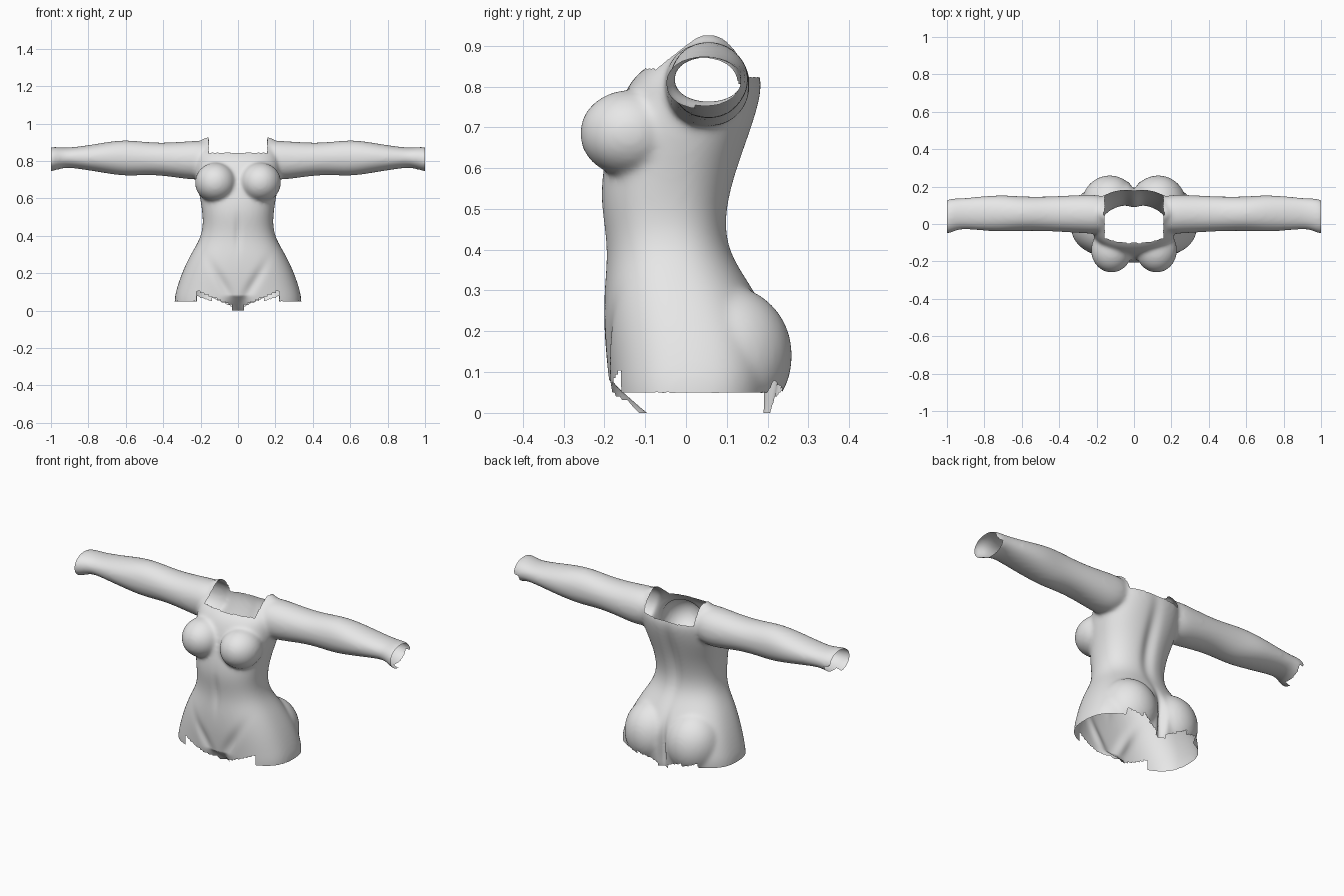
import bpy, bmesh
from math import cos, sin, pi, exp, copysign
from mathutils import Matrix, Vector

cube = bpy.data.objects.get("Cube")
if cube:
    bpy.data.objects.remove(cube)

skin = bpy.data.materials.new("light grey")
skin.use_nodes = True
skin.diffuse_color = (0.8, 0.8, 0.8, 1)
skin.node_tree.nodes["Principled BSDF"].inputs["Base Color"].default_value = (0.8, 0.8, 0.8, 1)

bm = bmesh.new()


def oval(low, high, power, sides=32):
    """Closed superellipse between two corners, as (u, v) pairs."""
    mid = [(a + b) / 2 for a, b in zip(low, high)]
    rad = [(b - a) / 2 for a, b in zip(low, high)]
    for i in range(sides):
        t = 2 * pi * i / sides
        yield [m + r * copysign(abs(f) ** (2 / power), f)
               for m, r, f in zip(mid, rad, (cos(t), sin(t)))]


def loft(rings):
    rows = [[bm.verts.new(p) for p in ring] for ring in rings]
    n = len(rows[0])
    for a, b in zip(rows, rows[1:]):
        for i in range(n):
            j = (i + 1) % n
            bm.faces.new((a[i], a[j], b[j], b[i]))
    bm.faces.new(rows[0][::-1])
    bm.faces.new(rows[-1])


def ball(centre, radii):
    bmesh.ops.create_icosphere(bm, subdivisions=3, radius=1,
                               matrix=Matrix.LocRotScale(Vector(centre), None, Vector(radii)))


# Trunk: height, half width, front, back, squareness
trunk = [(-.08, .34, -.17, .2, 2.7), (.05, .343, -.188, .22, 2.7), (.1, .335, -.192, .23, 2.6),
         (.2, .303, -.202, .22, 2.5), (.3, .255, -.202, .17, 2.4), (.38, .205, -.194, .115, 2.3),
         (.45, .187, -.2, .1, 2.3), (.52, .191, -.211, .108, 2.3), (.6, .202, -.205, .13, 2.3),
         (.7, .225, -.18, .165, 2.4), (.78, .23, -.155, .188, 2.4), (.83, .225, -.125, .188, 2.5),
         (.87, .21, -.065, .16, 2.5), (.91, .2, -.01, .125, 2.4), (.935, .18, .03, .08, 2)]
loft([[(x, y, z) for x, y in oval((-w, f), (w, b), p)] for z, w, f, b, p in trunk])

# Arms: distance out, bottom, top, front, back
arm = [(.12, .73, .9, -.04, .14), (.2, .7, .91, -.055, .157), (.26, .7, .906, -.05, .157),
       (.4, .722, .896, -.042, .15), (.5, .725, .902, -.037, .146), (.6, .718, .914, -.037, .147),
       (.7, .733, .902, -.042, .156), (.8, .75, .884, -.037, .15), (.9, .765, .871, -.027, .14),
       (.95, .762, .872, -.03, .136), (1.04, .72, .882, -.08, .136)]
for s in (-1, 1):
    loft([[(s * x, y, z) for y, z in oval((f, lo), (b, hi), 2.1)] for x, lo, hi, f, b in arm])
    ball((s * .12, -.14, .685), (.112, .122, .108))   # chest
    ball((s * .13, .1, .14), (.155, .163, .175))      # seat
bmesh.ops.recalc_face_normals(bm, faces=bm.faces)

# Fuse the solids into one even skin
mesh = bpy.data.meshes.new("torso")
bm.to_mesh(mesh)
bm.free()
torso = bpy.data.objects.new("torso", mesh)
bpy.context.collection.objects.link(torso)
torso.modifiers.new("round", 'SUBSURF').levels = 2
fuse = torso.modifiers.new("fuse", 'REMESH')
fuse.mode = 'VOXEL'
fuse.voxel_size = .009
fused = bpy.data.meshes.new_from_object(torso.evaluated_get(bpy.context.evaluated_depsgraph_get()))
torso.modifiers.clear()
bm = bmesh.new()
bm.from_mesh(fused)
bpy.data.meshes.remove(fused)
for _ in range(8):
    bmesh.ops.smooth_vert(bm, verts=bm.verts, factor=.5, use_axis_x=True, use_axis_y=True, use_axis_z=True)


def bump(value, width):
    return exp(-(value / width) ** 2)


# Soft creases: spine, seat cleft, groin lines, navel line, crotch
for v in bm.verts:
    x, y, z = abs(v.co.x), v.co.y, v.co.z
    if x > .3 and z > .6:
        continue
    if y > .05:
        v.co.y -= .018 * bump(x, .035) * bump(z - .58, .2)
        v.co.y -= .035 * bump(x, .02) * bump(z - .1, .13)
    elif y < -.05:
        v.co.y += .012 * bump(x - .03 - .55 * (z - .05), .03) * bump(z - .14, .1)
        v.co.y += .008 * bump(x, .018) * bump(z - .42, .09)
        v.co.y += max(0, .08 - z) * bump(x, .06)

# Trim clean planes, then open the neck, wrists and legs
for co, no in (((1, 0, 0), (1, 0, 0)), ((-1, 0, 0), (-1, 0, 0)),
               ((0, 0, 0), (0, 0, -1)), ((0, 0, .925), (0, 0, 1))):
    bmesh.ops.bisect_plane(bm, geom=bm.verts[:] + bm.edges[:] + bm.faces[:],
                           plane_co=co, plane_no=no, clear_outer=True)


def hem(x, y):
    if x < .03:
        return 0
    if x > .22:
        return .05
    if y < 0:
        return .03 + .4 * (x - .03)
    return .02 + .45 * (x - .03) if x < .14 else .05 + .35 * (x - .14)


def removed(face):
    x, y, z = face.calc_center_median()
    x = abs(x)
    if z < hem(x, y):
        return True
    if x < .155 and z > (.843 if y < .1 else .82):
        return True
    return x > .97 and z < .81 and y > .02


bmesh.ops.delete(bm, geom=[f for f in bm.faces if removed(f)], context='FACES')
bm.to_mesh(mesh)
bm.free()
mesh.materials.clear()
mesh.materials.append(skin)
for p in mesh.polygons:
    p.use_smooth = True
    p.material_index = 0
